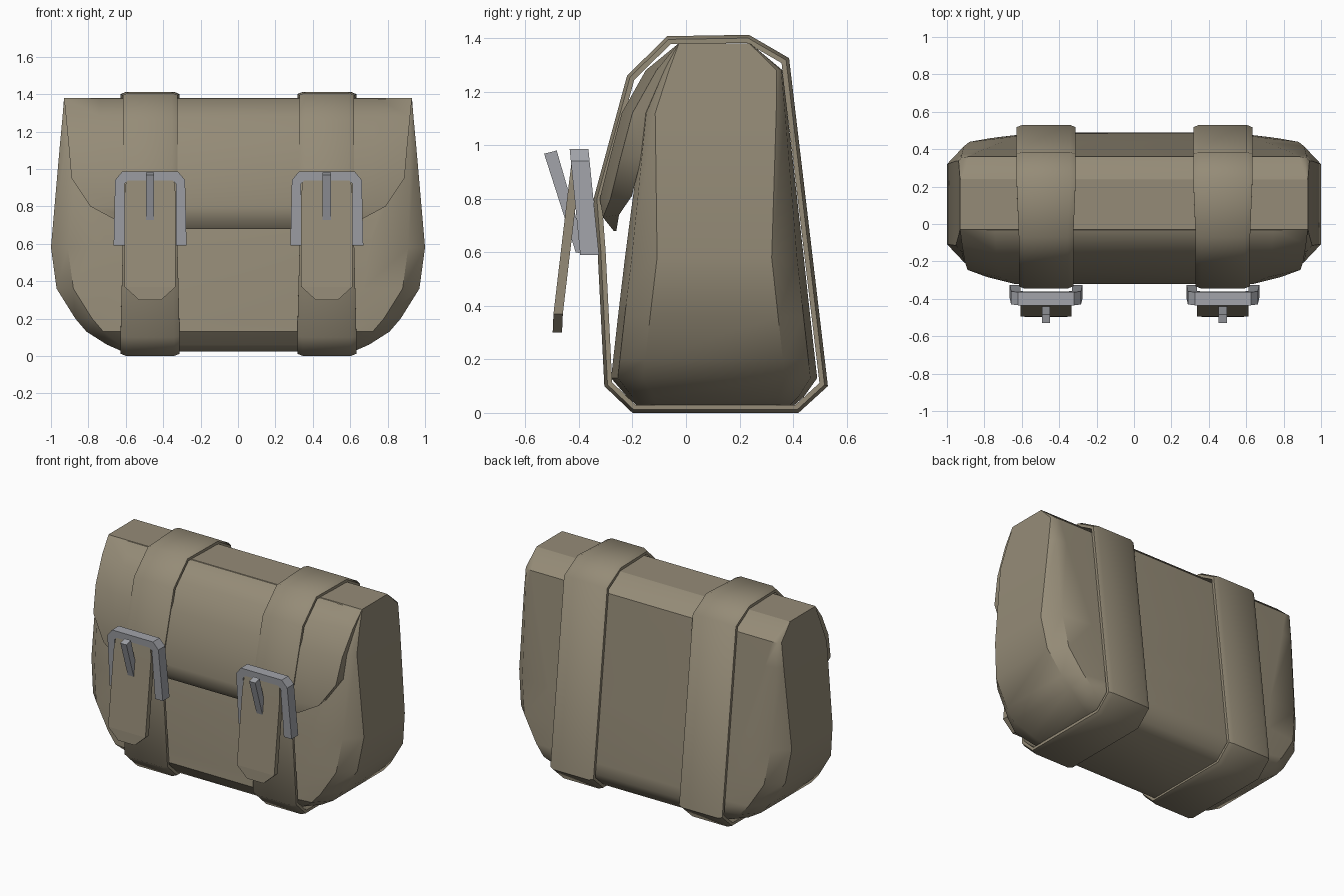
import bpy, bmesh, math

if "Cube" in bpy.data.objects:
    bpy.data.objects.remove(bpy.data.objects["Cube"])


def material(name, rgb):
    m = bpy.data.materials.new(name)
    m.diffuse_color = (*rgb, 1)
    m.use_nodes = True
    m.node_tree.nodes["Principled BSDF"].inputs["Base Color"].default_value = m.diffuse_color
    return m


CANVAS = material("khaki canvas", (0.30, 0.26, 0.185))
METAL = material("grey metal", (0.36, 0.37, 0.40))


def make(name, verts, faces, mat, smooth=None):
    me = bpy.data.meshes.new(name)
    me.from_pydata(verts, [], faces)
    bm = bmesh.new()
    bm.from_mesh(me)
    bmesh.ops.recalc_face_normals(bm, faces=bm.faces)
    bm.to_mesh(me)
    bm.free()
    me.materials.append(mat)
    ob = bpy.data.objects.new(name, me)
    bpy.context.collection.objects.link(ob)
    if smooth:
        bpy.ops.object.select_all(action='DESELECT')
        bpy.context.view_layer.objects.active = ob
        ob.select_set(True)
        bpy.ops.object.shade_smooth_by_angle(angle=math.radians(smooth))
    return ob


def loft(name, rings, mat, smooth=None, closed=False):
    """Skin closed rings of equal length; cap the ends or join them in a loop."""
    n, k = len(rings[0]), len(rings)
    verts = [p for r in rings for p in r]
    faces = []
    for i in range(k if closed else k - 1):
        a, b = i * n, (i + 1) % k * n
        faces += [(a + j, a + (j + 1) % n, b + (j + 1) % n, b + j) for j in range(n)]
    if not closed:
        faces += [tuple(range(n)), tuple(range((k - 1) * n, k * n))]
    return make(name, verts, faces, mat, smooth)


# Bag body: horizontal rings (z, half width, front y, back y, corner rounding)
rings = []
for z, w, f, b, c in [(0.025, 0.62, -0.18, 0.40, 0.6), (0.06, 0.70, -0.22, 0.44, 0.8),
                      (0.13, 0.81, -0.28, 0.49, 1), (0.20, 0.87, -0.272, 0.482, 1),
                      (0.36, 0.97, -0.254, 0.464, 1), (0.58, 1.0, -0.228, 0.44, 1),
                      (1.12, 0.953, -0.157, 0.379, 0.35), (1.28, 0.938, -0.085, 0.36, 0.18),
                      (1.38, 0.93, -0.03, 0.24, 0.03)]:
    half = [(w - 0.30 * c, f), (w - 0.09 * c, f + 0.025 * c), (w, f + 0.12 * c),
            (w, b - 0.12 * c), (w - 0.09 * c, b - 0.025 * c), (w - 0.30 * c, b)]
    rings.append([(x, y, z) for x, y in half] + [(-x, y, z) for x, y in reversed(half)])
loft("bag_body", rings, CANVAS, 40)

# Front flap: rows (z, half width, outer y, thickness), edges bent back
rings = []
for z, w, y, t in [(1.378, 0.93, -0.03, 0.01), (1.28, 0.92, -0.15, 0.06),
                   (1.12, 0.905, -0.24, 0.08), (0.95, 0.89, -0.285, 0.08),
                   (0.80, 0.79, -0.322, 0.08), (0.73, 0.66, -0.31, 0.06),
                   (0.68, 0.32, -0.27, 0.01)]:
    bend = 0.04 if z < 1.3 and z > 0.75 else 0
    xs = [(-w, bend), (-0.8 * w, 0), (0.8 * w, 0), (w, bend)]
    rings.append([(x, y + d, z) for x, d in xs]
                 + [(x, y + d + t, z + 0.01 * (t > 0.05)) for x, d in reversed(xs)])
loft("front_flap", rings, CANVAS, 40)

# Strap outline seen from the side (y, z), running once around the bag
LOOP = [(-0.20, 0.0), (0.42, 0.0), (0.53, 0.10), (0.385, 1.325), (0.235, 1.412),
        (-0.07, 1.407), (-0.22, 1.26), (-0.345, 0.80), (-0.33, 0.60), (-0.305, 0.10)]


def inset(path, d):
    """Offset a counter-clockwise closed outline inward by d."""
    out = []
    for i, (y, z) in enumerate(path):
        (py, pz), (ny, nz) = path[i - 1], path[(i + 1) % len(path)]
        l1, l2 = math.hypot(y - py, z - pz), math.hypot(ny - y, nz - z)
        n1, n2 = (-(z - pz) / l1, (y - py) / l1), (-(nz - z) / l2, (ny - y) / l2)
        s = d / (1 + n1[0] * n2[0] + n1[1] * n2[1])
        out.append((y + s * (n1[0] + n2[0]), z + s * (n1[1] + n2[1])))
    return out


def prism(name, outline, x0, x1, mat):
    """Extrude a (y, z) outline along x."""
    return loft(name, [[(x, y, z) for y, z in outline] for x in (x0, x1)], mat)


for side, cx in (("left", -0.47), ("right", 0.475)):
    # Strap band with softened outer edges
    edge, inner = inset(LOOP, 0.012), inset(LOOP, 0.03)
    rings = []
    for o, e, i in zip(LOOP, edge, inner):
        h = 0.158 if o[0] > 0.2 or o[1] < 0.3 else 0.146
        rings.append([(cx - h, *i), (cx - h, *e), (cx - h + 0.03, *o),
                      (cx + h - 0.03, *o), (cx + h, *e), (cx + h, *i)])
    loft(side + "_strap", rings, CANVAS, 50, closed=True)

    # Hanging strap tail with a pointed tip: (z, half width, front y)
    rings = []
    for z, h, y in [(0.30, 0.06, -0.498), (0.37, 0.137, -0.495), (0.86, 0.137, -0.437),
                    (0.965, 0.125, -0.424)]:
        t = 0.035 if z < 0.9 else 0.012
        rings.append([(cx - h, y, z), (cx + h, y, z), (cx + h, y + t, z), (cx - h, y + t, z)])
    loft(side + "_strap_tail", rings, CANVAS)

    # Buckle frame: an upside-down U with cut corners, leaning forward at the top
    outer = [(-0.195, 0.59), (-0.187, 0.94), (-0.15, 0.985),
             (0.15, 0.985), (0.187, 0.94), (0.195, 0.59)]
    hole = [(-0.138, 0.59), (-0.138, 0.92), (-0.12, 0.938),
            (0.12, 0.938), (0.138, 0.92), (0.138, 0.59)]
    rings = []
    for (xo, zo), (xi, zi) in zip(outer, hole):
        fo, fi = [-0.395 - 0.10 * (z - 0.59) for z in (zo, zi)]
        rings.append([(cx + xo, fo, zo), (cx + xi, fi, zi),
                      (cx + xi, fi + 0.07, zi), (cx + xo, fo + 0.07, zo)])
    loft(side + "_buckle_frame", rings, METAL)

    # Buckle prong poking through the strap tail
    prism(side + "_buckle_prong",
          [(-0.53, 0.968), (-0.412, 0.60), (-0.37, 0.59), (-0.483, 0.98)],
          cx - 0.022, cx + 0.022, METAL)
